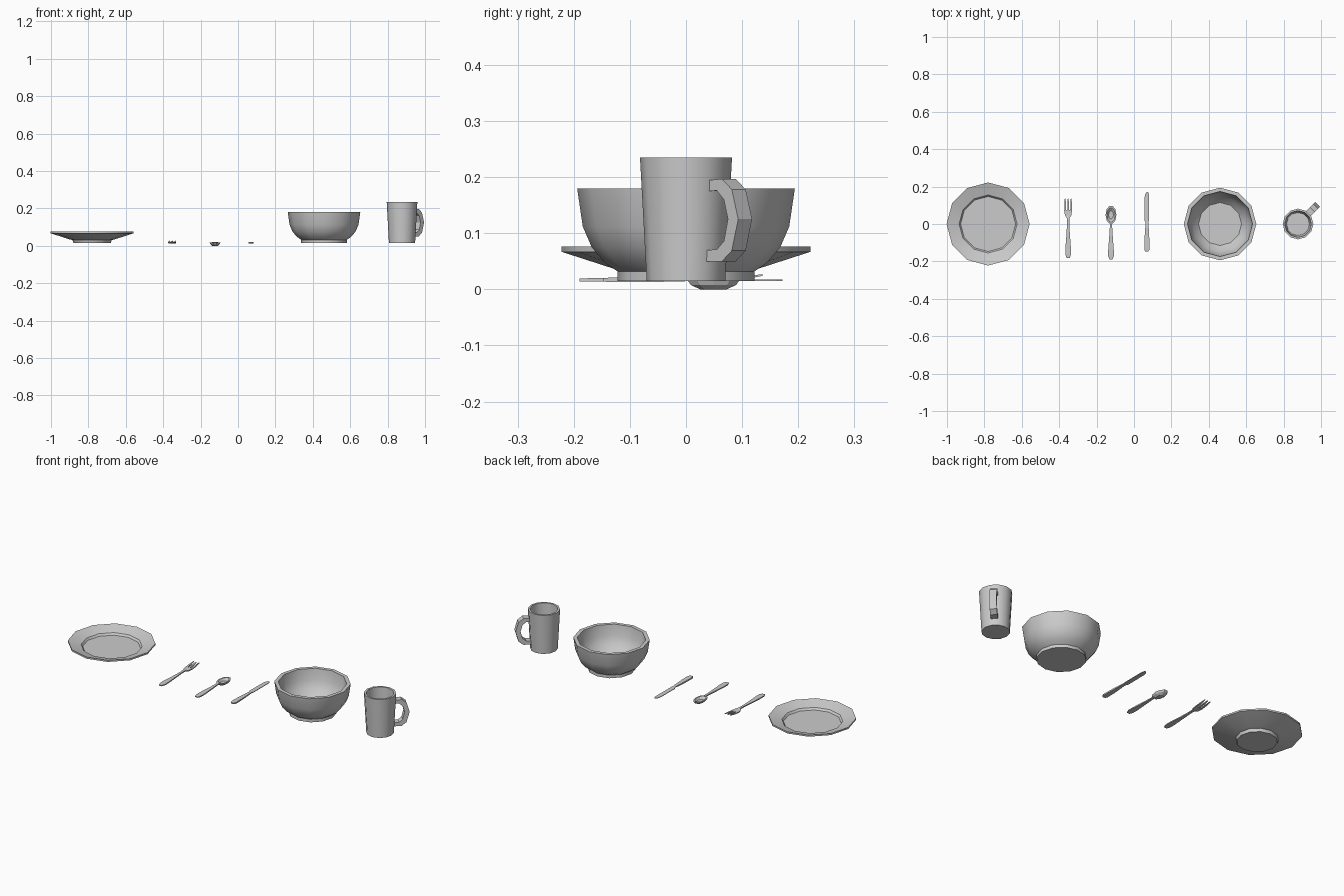
import bpy, bmesh, math

if "Cube" in bpy.data.objects:
    bpy.data.objects.remove(bpy.data.objects["Cube"])

def finish(name, bm, smooth=None):
    bmesh.ops.recalc_face_normals(bm, faces=bm.faces)
    me = bpy.data.meshes.new(name)
    bm.to_mesh(me)
    bm.free()
    ob = bpy.data.objects.new(name, me)
    bpy.context.collection.objects.link(ob)
    if smooth:
        bpy.ops.object.select_all(action='DESELECT')
        bpy.context.view_layer.objects.active = ob
        ob.select_set(True)
        bpy.ops.object.shade_smooth_by_angle(angle=math.radians(smooth))
    return ob

def skin(bm, rings):
    """Join equal-sized rings of points into a capped solid."""
    vr = [[bm.verts.new(p) for p in r] for r in rings]
    n = len(vr[0])
    for a, b in zip(vr, vr[1:]):
        for i in range(n):
            j = (i + 1) % n
            bm.faces.new((a[i], a[j], b[j], b[i]))
    bm.faces.new(vr[0])
    bm.faces.new(vr[-1])

def lathe(bm, profile, cx, cy=0, sides=12, sx=1, sy=1):
    step = math.tau / sides
    skin(bm, [[(cx + r * sx * math.cos(i * step), cy + r * sy * math.sin(i * step), z)
               for i in range(sides)] for r, z in profile])

def bar(bm, cx, stations):
    """Flat bar along y; each station is (y, left, right, bottom, top)."""
    skin(bm, [[(cx + l, y, b), (cx + r, y, b), (cx + r, y, t), (cx + l, y, t)]
              for y, l, r, b, t in stations])

def sym(rows):
    return [(y, -w, w, b, t) for y, w, b, t in rows]

# Plate
bm = bmesh.new()
lathe(bm, [(.10, .015), (.105, .031), (.12, .034), (.222, .067), (.222, .076),
           (.155, .056), (.147, .045)], -.78)
finish("plate", bm, 35)

# Bowl
bm = bmesh.new()
lathe(bm, [(.122, .015), (.122, .032), (.145, .048), (.168, .075), (.184, .112), (.194, .18),
           (.174, .18), (.166, .12), (.147, .078), (.115, .045)], .46)
finish("bowl", bm, 35)

# Mug
MX = .877
bm = bmesh.new()
lathe(bm, [(.070, .015), (.082, .235), (.071, .235), (.061, .032)], MX)
finish("mug_body", bm, 35)

# Mug handle, swept in a diagonal upright plane
bm = bmesh.new()
path = [((.068, .175), (.068, .194)), ((.095, .176), (.108, .197)), ((.113, .160), (.133, .178)),
        ((.123, .125), (.149, .125)), ((.113, .086), (.133, .069)), ((.095, .071), (.108, .050)),
        ((.066, .070), (.066, .050))]
s, h = math.sqrt(.5), .0175
def diag(r, w, z):
    return (MX + (r - w) * s, (r + w) * s, z)
skin(bm, [[diag(a[0], -h, a[1]), diag(a[0], h, a[1]), diag(b[0], h, b[1]), diag(b[0], -h, b[1])]
          for a, b in path])
finish("mug_handle", bm)

# Shared fork and spoon handle shape
grip = [(-.19, .008, .014, .019), (-.172, .015, .014, .02), (-.14, .015, .014, .02),
        (-.06, .009, .014, .02), (-.01, .006, .015, .021)]

# Fork
FX = -.352
bm = bmesh.new()
bar(bm, FX, sym([(y + .008, w, b, t) for y, w, b, t in grip] +
                [(.03, .007, .016, .022), (.045, .017, .013, .019), (.075, .021, .014, .019)]))
for k in (-1, 0, 1):
    x = k * .016
    bar(bm, FX, [(.07, x - .005, x + .005, .014, .019), (.105, x - .0045, x + .0045, .018, .023),
                 (.136, x - .002, x + .002, .024, .027)])
finish("fork", bm)

# Spoon
SX = -.123
bm = bmesh.new()
bar(bm, SX, sym(grip + [(.012, .007, .016, .021)]))
lathe(bm, [(.5, 0), (.85, .008), (1, .018), (.78, .018), (.45, .007)],
      SX, .049, 10, .029, .05)
finish("spoon", bm)

# Knife
bm = bmesh.new()
bar(bm, .069, [(-.148, -.009, .007, .014, .02), (-.135, -.014, .014, .013, .021),
               (-.08, -.013, .013, .013, .021), (-.01, -.008, .009, .014, .02),
               (.008, -.007, .008, .015, .019), (.02, -.014, .011, .015, .018),
               (.14, -.013, .012, .015, .018), (.16, -.009, .011, .015, .018),
               (.172, -.001, .006, .015, .018)])
finish("knife", bm)
